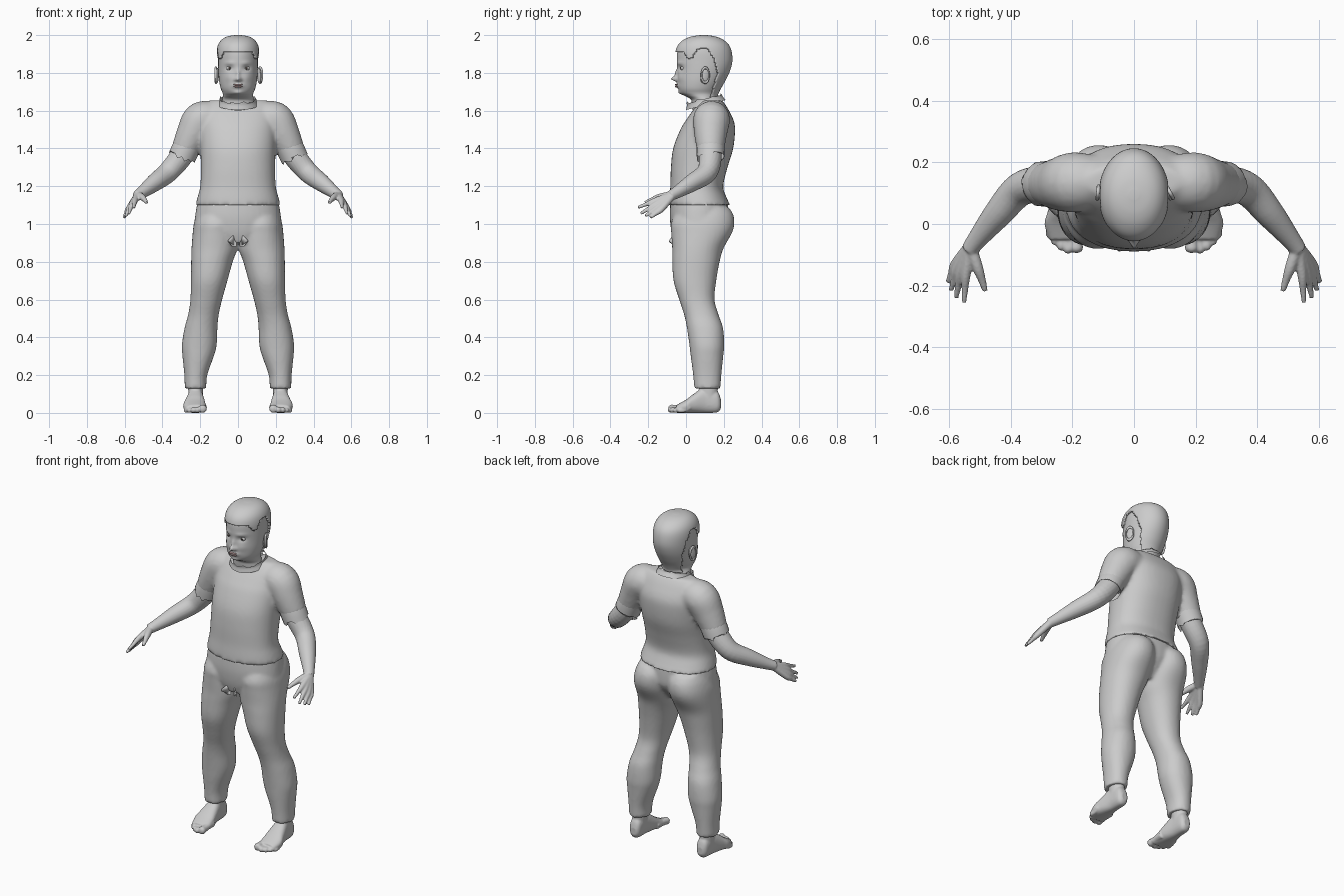
import bpy, bmesh, math, random
from mathutils import Vector

if "Cube" in bpy.data.objects:
    bpy.data.objects.remove(bpy.data.objects["Cube"])

random.seed(4)


def spline(pts, k):
    """Catmull-Rom resampling of a list of equal-length tuples."""
    out = []
    for i in range(len(pts) - 1):
        p0, p1, p2, p3 = (pts[max(i - 1, 0)], pts[i], pts[i + 1], pts[min(i + 2, len(pts) - 1)])
        for j in range(k):
            t = j / k
            out.append([0.5 * (2 * b + (c - a) * t + (2 * a - 5 * b + 4 * c - d) * t * t
                               + (3 * b - a - 3 * c + d) * t ** 3)
                        for a, b, c, d in zip(p0, p1, p2, p3)])
    return out + [list(pts[-1])]


def skin(name, rings, caps=True):
    """Join rings of points into one smooth surface."""
    bm = bmesh.new()
    vr = [[bm.verts.new(p) for p in r] for r in rings]
    n = len(vr[0])
    for a, b in zip(vr, vr[1:]):
        for i in range(n):
            bm.faces.new((a[i], a[(i + 1) % n], b[(i + 1) % n], b[i]))
    if caps:
        bm.faces.new(vr[0])
        bm.faces.new(vr[-1])
    bmesh.ops.recalc_face_normals(bm, faces=bm.faces)
    for f in bm.faces:
        f.smooth = True
    me = bpy.data.meshes.new(name)
    bm.to_mesh(me)
    bm.free()
    ob = bpy.data.objects.new(name, me)
    bpy.context.collection.objects.link(ob)
    return ob


def loft(name, rings, axis='z', s=1, n=40, e=2.0, k=5):
    """Rings are (t, x0, x1, b0, b1): b is y for axis z, and z for axis y."""
    out = []
    for t, x0, x1, b0, b1 in spline(rings, k):
        ring = []
        for i in range(n):
            c, d = math.cos(2 * math.pi * i / n), math.sin(2 * math.pi * i / n)
            x = s * ((x0 + x1) / 2 + (x1 - x0) / 2 * math.copysign(abs(c) ** (2 / e), c))
            b = (b0 + b1) / 2 + (b1 - b0) / 2 * math.copysign(abs(d) ** (2 / e), d)
            ring.append((x, b, t) if axis == 'z' else (x, t, b))
        out.append(ring)
    return skin(name, out)


def tube(name, pts, s=1, n=20, k=5, caps=True, jag=0):
    """Round tube through (x, y, z, radius); jag roughens the last rim."""
    ps = spline(pts, k)
    vs = [Vector((s * p[0], p[1], p[2])) for p in ps]
    out = []
    for i, (v, p) in enumerate(zip(vs, ps)):
        d = (vs[min(i + 1, len(vs) - 1)] - vs[max(i - 1, 0)]).normalized()
        q = d.to_track_quat('Z', 'Y')
        ring = []
        for j in range(n):
            a = 2 * math.pi * j / n
            slip = random.uniform(-jag, jag) if i == len(vs) - 1 else 0
            ring.append(v + q @ Vector((p[3] * math.cos(a), p[3] * math.sin(a), slip)))
        out.append(ring)
    return skin(name, out, caps)


def fuse(name, parts, voxel, smooth):
    """Blend overlapping closed parts into one continuous skin."""
    bpy.ops.object.select_all(action='DESELECT')
    for p in parts:
        p.select_set(True)
    ob = bpy.context.view_layer.objects.active = parts[0]
    bpy.ops.object.join()
    ob.name = name
    m = ob.modifiers.new("blend", 'REMESH')
    m.mode, m.voxel_size, m.use_smooth_shade = 'VOXEL', voxel, True
    m = ob.modifiers.new("soften", 'SMOOTH')
    m.factor, m.iterations = 0.5, smooth
    bpy.ops.object.modifier_apply(modifier="blend")
    bpy.ops.object.modifier_apply(modifier="soften")
    return ob


def ball(name, loc, size, color=None):
    bpy.ops.mesh.primitive_uv_sphere_add(segments=24, ring_count=14, location=loc)
    ob = bpy.context.object
    ob.name, ob.scale = name, size
    bpy.ops.object.shade_smooth()
    if color:
        mat = bpy.data.materials.new(name)
        mat.diffuse_color = color
        mat.use_nodes = True
        mat.node_tree.nodes["Principled BSDF"].inputs["Base Color"].default_value = mat.diffuse_color
        ob.data.materials.append(mat)
    return ob


# shirt: torso with two short sleeves
torso = [(z, -w, w, f, b) for z, w, f, b in [
    (1.10, .225, -.09, .235), (1.14, .215, -.088, .215), (1.2, .2, -.083, .197),
    (1.3, .197, -.08, .22), (1.4, .2, -.068, .25), (1.5, .205, -.03, .26), (1.55, .205, 0, .252),
    (1.6, .2, .035, .228), (1.63, .185, .06, .21), (1.655, .15, .085, .19)]]
shirt = [loft("torso", torso, e=2.25)]
for s in (1, -1):
    shirt.append(tube("sleeve", [(.13, .135, 1.555, .09), (.195, .135, 1.55, .098),
                                 (.238, .13, 1.48, .088), (.285, .13, 1.385, .071)], s))
fuse("shirt", shirt, .011, 5)

# trousers: hips and two legs
legs = [loft("hips", [(.9, -.13, .13, -.06, .15), (.95, -.2, .2, -.075, .19), (1.0, -.228, .228, -.083, .22),
                      (1.05, -.226, .226, -.086, .225), (1.115, -.215, .215, -.083, .222)], e=2.2)]
for s in (1, -1):
    legs.append(loft("leg", [
        (.13, .168, .282, .043, .182), (.2, .163, .284, .038, .187), (.3, .128, .294, .025, .197),
        (.36, .113, .297, .018, .202), (.45, .109, .283, .005, .196), (.52, .102, .264, -.01, .172),
        (.6, .084, .252, -.036, .151), (.7, .056, .249, -.066, .16), (.8, .028, .248, -.072, .178),
        (.87, .003, .246, -.073, .198), (.95, -.004, .24, -.078, .242), (1.0, -.004, .234, -.08, .256),
        (1.05, .0, .22, -.06, .25), (1.09, .02, .2, -.03, .225)], s=s, e=2.15))
fuse("trousers", legs, .01, 3)

# loose cloth corners at the front of the trousers
for s in (1, -1):
    skin("cloth_corner", [[(s * .012, -.06, .955), (s * .008, -.055, .88), (s * .03, -.06, .88)],
                          [(s * .052, -.088, .915), (s * .045, -.09, .905), (s * .054, -.085, .908)]])

# ragged collar and sleeve cuffs
tube("collar", [(0, .105, 1.63, .108), (0, .1, 1.65, .099), (0, .097, 1.662, .097)],
     n=30, caps=False, jag=.012)
for s in (1, -1):
    tube("sleeve_cuff", [(.262, .13, 1.425, .074), (.283, .13, 1.385, .074), (.298, .13, 1.352, .073)],
         s, n=22, caps=False, jag=.014)

# arms with hands
for s in (1, -1):
    arm = [tube("arm", [(.24, .13, 1.46, .05), (.295, .13, 1.365, .06), (.37, .112, 1.275, .055),
                        (.44, .035, 1.22, .047), (.505, -.045, 1.17, .033), (.535, -.085, 1.148, .027)], s)]
    for knuckle, tip in [((.545, -.16, 1.125), (.552, -.255, 1.087)), ((.56, -.155, 1.108), (.578, -.24, 1.055)),
                         ((.573, -.145, 1.091), (.594, -.215, 1.042)), ((.58, -.13, 1.078), (.604, -.188, 1.034))]:
        mid = tuple((a + b) / 2 for a, b in zip(knuckle, tip))
        arm.append(tube("finger", [(.53, -.07, 1.152, .02), (*knuckle, .016), (*mid, .0115), (*tip, .008)], s, n=14))
    arm.append(tube("thumb", [(.53, -.075, 1.155, .02), (.508, -.14, 1.142, .018), (.494, -.18, 1.128, .013),
                              (.483, -.217, 1.113, .009)], s, n=14))
    fuse("arm_and_hand", arm, .005, 3)

# bare feet with five toes
for s in (1, -1):
    foot = [loft("sole", [(.185, .205, .24, .025, .07), (.165, .19, .258, .003, .115), (.1, .185, .265, 0, .135),
                          (.04, .175, .28, 0, .1), (0, .17, .29, 0, .07), (-.05, .168, .275, 0, .042)],
                 'y', s, e=2.4),
            loft("ankle", [(.04, .188, .262, .06, .17), (.1, .186, .263, .07, .168), (.17, .182, .265, .062, .17)],
                 s=s)]
    for x, tip, r in [(.187, -.078, .022), (.214, -.08, .016), (.236, -.07, .015), (.256, -.053, .014),
                      (.274, -.03, .013)]:
        foot.append(tube("toe", [(x, .02, .03, r), (x, tip + .03, r + .003, r * .85), (x, tip, r, r),
                                 (x, tip - .012, r, r * .7), (x, tip - .016, r, r * .2)], s, n=14))
    fuse("foot", foot, .005, 2)

# head and neck
skull = [(z, -w, w, f, b) for z, w, f, b in [
    (1.57, .095, .04, .165), (1.63, .088, .032, .158), (1.66, .083, .025, .155), (1.68, .08, -.008, .158),
    (1.695, .082, -.03, .163), (1.72, .092, -.041, .175), (1.76, .1, -.045, .198), (1.81, .104, -.045, .222),
    (1.86, .105, -.048, .235), (1.91, .104, -.046, .232), (1.945, .096, -.032, .217), (1.97, .078, -.002, .187),
    (1.984, .052, .035, .15), (1.99, .015, .08, .11)]]
head = loft("head", skull, n=80, k=6)
# x, z, spread x, spread z, push along y
bumps = [(.045, 1.825, .019, .013, .012), (0, 1.768, .013, .012, -.033), (0, 1.795, .009, .022, -.014),
         (.015, 1.763, .008, .008, -.009), (0, 1.732, .024, .011, -.013), (0, 1.693, .025, .012, -.009),
         (.045, 1.852, .025, .009, -.005), (.05, 1.775, .022, .02, -.004)]
for v in head.data.vertices:
    if v.co.y < .06:
        x, z = abs(v.co.x), v.co.z
        v.co.y += sum(h * math.exp(-((x - a) / u) ** 2 - ((z - b) / w) ** 2) for a, b, u, w, h in bumps)

# eyes, lips and ears
for s in (1, -1):
    ball("eye", (s * .045, -.012, 1.825), (.017, .017, .014))
    ball("pupil", (s * .045, -.025, 1.825), (.007, .006, .007), (.05, .04, .035, 1))
    rim = ball("ear", (s * .112, .1, 1.785), (.009, .024, .043))
    rim.rotation_euler = (-.2, 0, s * .3)
    bpy.ops.mesh.primitive_torus_add(location=(s * .117, .102, 1.788), rotation=(-.2, math.pi / 2, s * .3),
                                     major_radius=.03, minor_radius=.006, major_segments=28, minor_segments=8)
    ring = bpy.context.object
    ring.name, ring.scale = "ear_rim", (1.3, .75, 1)
    bpy.ops.object.shade_smooth()
for z, h in ((1.738, .0045), (1.728, .0055)):
    ball("lip", (0, -.05, z), (.025, .008, h), (.55, .38, .38, 1))

# short hair: a shell over the skull, cut along the hairline
line = [(-.2, 1.915), (-.01, 1.91), (.015, 1.875), (.035, 1.88), (.06, 1.925), (.11, 1.93), (.145, 1.88), (.165, 1.8)]


def hairy(p):
    if p.z > 1.67 and p.y > .165 - max(0, 1.8 - p.z) * .3:
        return True
    for (y0, z0), (y1, z1) in zip(line, line[1:]):
        if y0 <= p.y <= y1:
            return p.z > z0 + (z1 - z0) * (p.y - y0) / (y1 - y0)
    return False


hair = loft("hair", skull, n=96, k=8)
bm = bmesh.new()
bm.from_mesh(hair.data)
bmesh.ops.delete(bm, geom=[f for f in bm.faces if not hairy(f.calc_center_median())], context='FACES')
bm.to_mesh(hair.data)
bm.free()
m = hair.modifiers.new("thickness", 'SOLIDIFY')
m.thickness, m.offset = .01, 1
